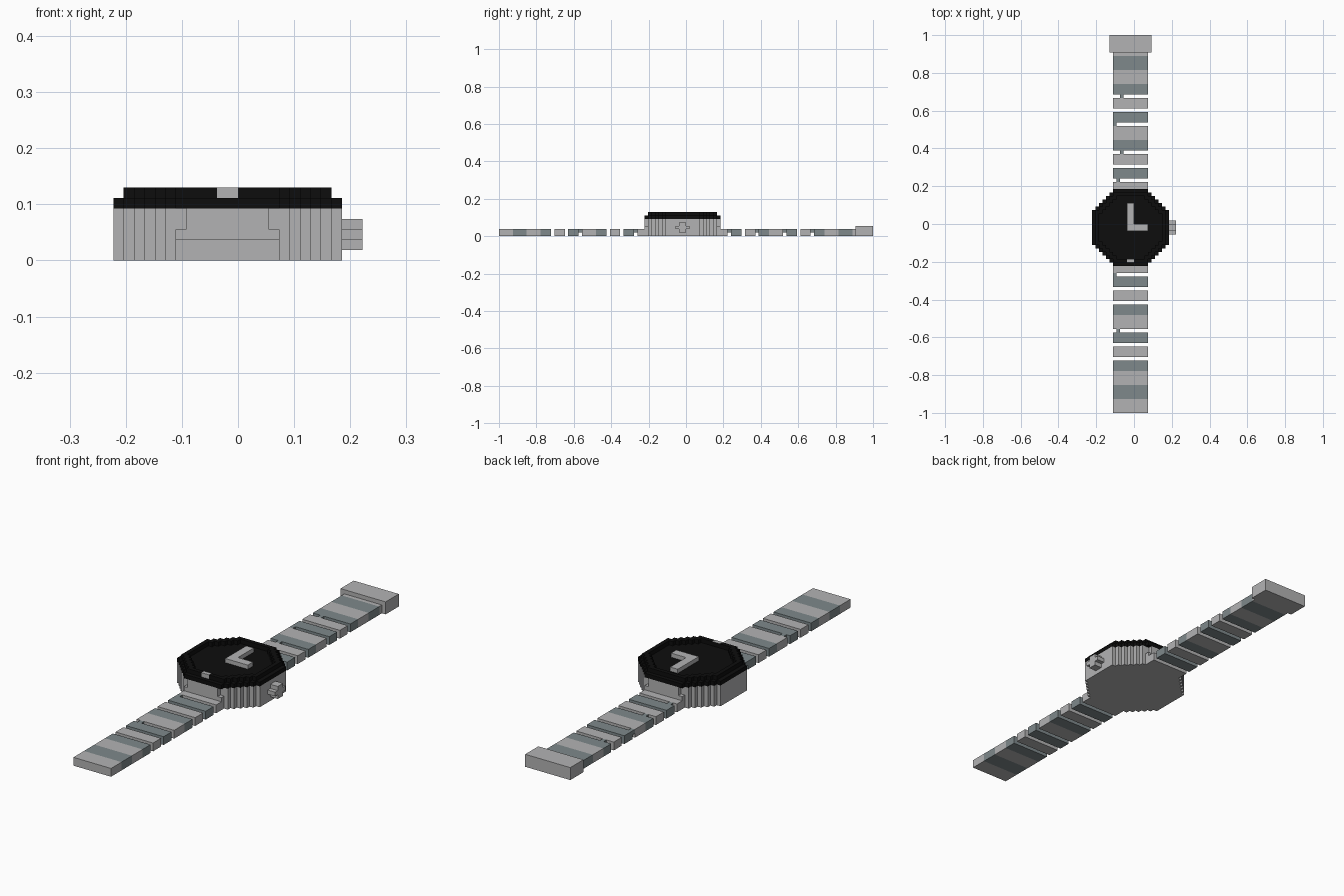
import bpy, bmesh
from mathutils import Vector

V = 2 / 108          # one block of the stepped model
CX = CY = -1         # centre of the watch case, in blocks

cube = bpy.data.objects.get("Cube")
if cube:
    bpy.data.objects.remove(cube, do_unlink=True)


def material(name, rgb):
    m = bpy.data.materials.new(name)
    m.use_nodes = True
    color = (*rgb, 1)
    m.diffuse_color = color
    bsdf = next(n for n in m.node_tree.nodes if n.type == 'BSDF_PRINCIPLED')
    bsdf.inputs["Base Color"].default_value = color
    return m


LIGHT = material("light_grey", (0.45, 0.45, 0.455))
DARK = material("slate_grey", (0.21, 0.25, 0.26))
BLACK = material("black", (0.004, 0.004, 0.004))


def finish(name, bm, mat):
    bmesh.ops.recalc_face_normals(bm, faces=bm.faces[:])
    bmesh.ops.scale(bm, vec=(V, V, V), verts=bm.verts[:])
    me = bpy.data.meshes.new(name)
    bm.to_mesh(me)
    bm.free()
    me.materials.append(mat)
    ob = bpy.data.objects.new(name, me)
    bpy.context.collection.objects.link(ob)
    return ob


def box(bm, lo, hi):
    lo, hi = Vector(lo), Vector(hi)
    verts = bmesh.ops.create_cube(bm, size=1)["verts"]
    for v in verts:
        v.co = (lo + hi) / 2 + v.co * (hi - lo)


def block(name, mat, *spans):
    bm = bmesh.new()
    for lo, hi in spans:
        box(bm, lo, hi)
    return finish(name, bm, mat)


def octagon(flat, half):
    """Half widths, row by row, of a stepped octagon."""
    ramp = list(range(flat, half))
    return ramp + [half] * (2 * flat) + ramp[::-1]


def outline(rows):
    """Corner points of a symmetric shape given by its row half widths."""
    y = CY - len(rows) / 2
    side = [(rows[0], y)]
    for a, b in zip(rows, rows[1:]):
        y += 1
        if a != b:
            side += [(a, y), (b, y)]
    side.append((rows[-1], y + 1))
    return [(CX + x, y) for x, y in side] + [(CX - x, y) for x, y in side[::-1]]


def prism(name, mat, z0, z1, *shapes):
    """Extrude one outline, or an outline with a hole."""
    bm = bmesh.new()
    edges = []
    for rows in shapes:
        vs = [bm.verts.new((x, y, z0)) for x, y in outline(rows)]
        edges += [bm.edges.new((a, b)) for a, b in zip(vs, vs[1:] + vs[:1])]
    bmesh.ops.triangle_fill(bm, edges=edges, use_beauty=True, normal=(0, 0, 1))
    new = bmesh.ops.extrude_face_region(bm, geom=bm.faces[:], use_keep_orig=True)["geom"]
    top = [g for g in new if isinstance(g, bmesh.types.BMVert)]
    bmesh.ops.translate(bm, verts=top, vec=(0, 0, z1 - z0))
    return finish(name, bm, mat)


# Case, with small notches above the strap ends
full = octagon(5, 11)
notched = [4] + full[1:-1] + [4]
prism("case_lower", LIGHT, 0, 3, full)
prism("case_upper", LIGHT, 3, 5, notched)

# Dial and raised rim
prism("dial", BLACK, 5, 6, full)
inner = octagon(4, 9)
prism("rim", BLACK, 6, 7, octagon(5, 10), inner)

# Hands and the marker set in the rim
block("hands", LIGHT, ((-2, 0, 6), (0, 6, 7)), ((-2, -2, 6), (4, 0, 7)))
block("rim_marker", LIGHT, ((-2, -11.03, 6), (0, -10, 7.03)))

# Cross shaped crown
block("crown", LIGHT, ((10, -2, 1), (12, 0, 4)),
      ((10, -3, 2), (12, -2, 3)), ((10, 0, 2), (12, 1, 3)))

# Strap links, as distances from the case centre, same on both sides
LIGHT_LINKS = [(11, 13), (18, 21), (25, 29), (34, 37), (41, 45), (49, 53)]
DARK_LINKS = [(14, 17), (22, 25), (30, 33), (38, 41), (45, 49)]
PINS = {"front": [(13, -6), (29, -5)],
        "back": [(13, -5), (21, -4), (29, -6), (37, -4)]}


def span(side, a, b, x0, x1, z0, z1):
    y0, y1 = sorted((CY + side * a, CY + side * b))
    return (x0, y0, z0), (x1, y1, z1)


for side, label in ((-1, "front"), (1, "back")):
    for mat, links, tone in ((LIGHT, LIGHT_LINKS, "light"), (DARK, DARK_LINKS, "dark")):
        for i, (a, b) in enumerate(links):
            if side > 0 and b == 53:
                b = 50      # this link ends inside the buckle
            lo, hi = span(side, a, b, -6, 4, 0, 2)
            block(f"{label}_{tone}_link_{i + 1}", mat, (lo, hi))
    block(f"{label}_pins", DARK,
          *[span(side, a, a + 1, x, x + 1, 1, 2) for a, x in PINS[label]])

# Buckle at the back end
block("buckle", LIGHT, ((-7, 49, 0), (5, 54, 3)))
